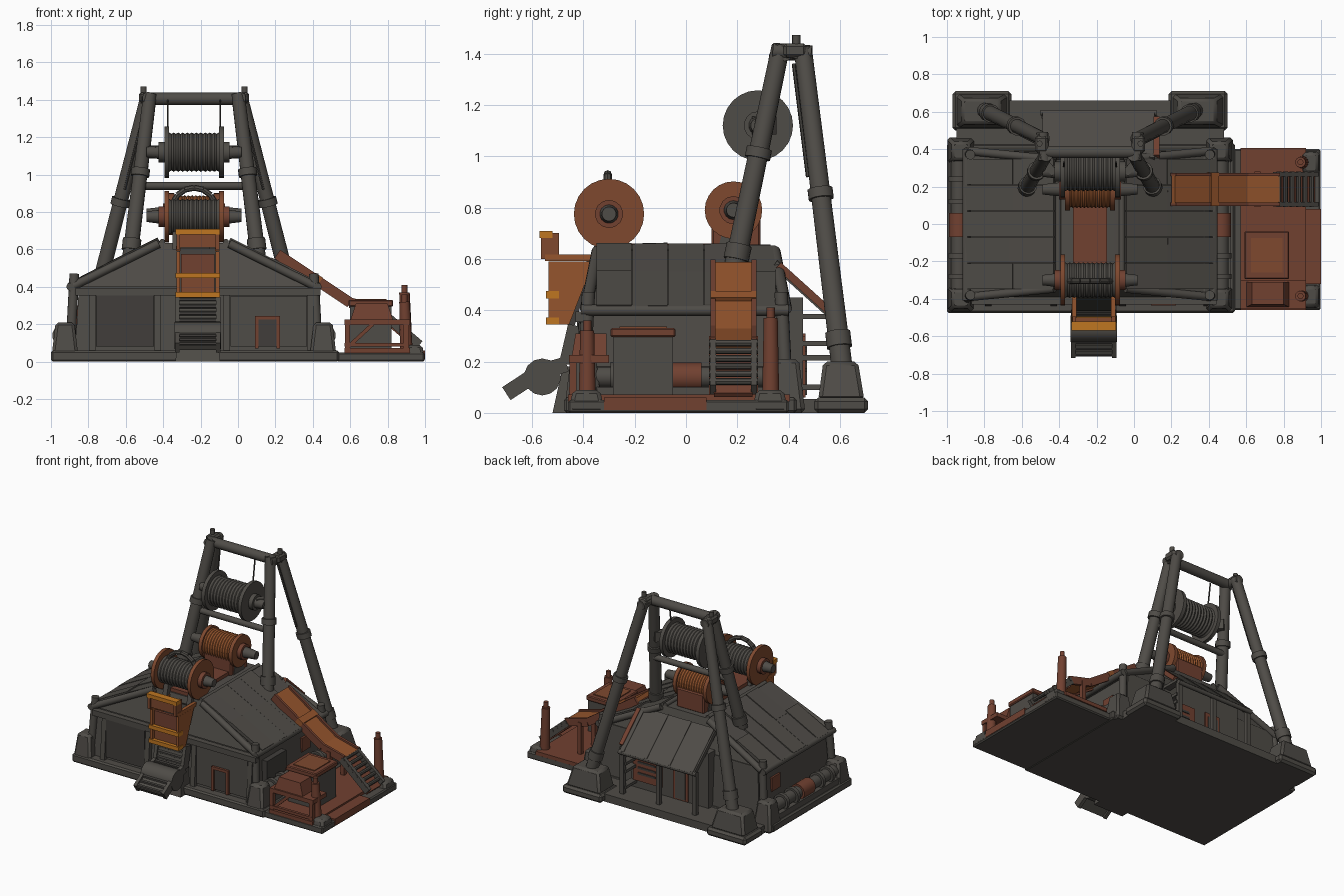
import bpy, bmesh, math, random
from mathutils import Vector, Matrix

random.seed(4)
CX = -0.235  # symmetry line of hut and tower


def material(name, rgb):
    m = bpy.data.materials.new(name)
    m.diffuse_color = (*rgb, 1)
    return m


GREY = material("charcoal wood", (0.078, 0.072, 0.063))
DARK = material("dark iron", (0.052, 0.048, 0.043))
RUST = material("red rust", (0.165, 0.052, 0.030))
BURNT = material("burnt rust", (0.21, 0.066, 0.028))
ORANGE = material("orange rust", (0.30, 0.090, 0.026))
BRIGHT = material("bright orange", (0.52, 0.18, 0.015))


def finish(name, bm, mat, bevel=0.0):
    if bevel:
        bmesh.ops.bevel(bm, geom=bm.edges[:], offset=bevel, segments=1, affect='EDGES')
    bmesh.ops.recalc_face_normals(bm, faces=bm.faces[:])
    me = bpy.data.meshes.new(name)
    bm.to_mesh(me)
    bm.free()
    me.materials.append(mat)
    ob = bpy.data.objects.new(name, me)
    bpy.context.collection.objects.link(ob)
    return ob


def frustum(name, r0, z0, r1, z1, mat, bevel=0.0):
    """Block between rectangle r0 (x0,x1,y0,y1) at z0 and r1 at z1."""
    bm = bmesh.new()
    rings = [[bm.verts.new((r[i], r[j], z)) for i, j in ((0, 2), (1, 2), (1, 3), (0, 3))]
             for r, z in ((r0, z0), (r1, z1))]
    bm.faces.new(rings[0])
    bm.faces.new(rings[1])
    for k in range(4):
        n = (k + 1) % 4
        bm.faces.new((rings[0][k], rings[0][n], rings[1][n], rings[1][k]))
    return finish(name, bm, mat, bevel)


def box(name, x0, x1, y0, y1, z0, z1, mat, bevel=0.0):
    return frustum(name, (x0, x1, y0, y1), z0, (x0, x1, y0, y1), z1, mat, bevel)


def beam(name, p0, p1, w, t, mat, side=(1, 0, 0)):
    """Rectangular bar from p0 to p1, width w along side, thickness t."""
    p0, p1 = Vector(p0), Vector(p1)
    d = (p1 - p0).normalized()
    s = Vector(side)
    s = (s - d * s.dot(d)).normalized()
    n = d.cross(s)
    m = Matrix((s * w, n * t, d * (p1 - p0).length)).transposed().to_4x4()
    m.translation = (p0 + p1) / 2
    bm = bmesh.new()
    bmesh.ops.create_cube(bm, size=1, matrix=m)
    return finish(name, bm, mat)


def tube(name, p0, p1, r, mat, r2=None, sides=14):
    p0, p1 = Vector(p0), Vector(p1)
    m = (p1 - p0).to_track_quat('Z', 'Y').to_matrix().to_4x4()
    m.translation = (p0 + p1) / 2
    bm = bmesh.new()
    bmesh.ops.create_cone(bm, cap_ends=True, segments=sides, radius1=r, radius2=r if r2 is None else r2,
                          depth=(p1 - p0).length, matrix=m)
    return finish(name, bm, mat)


def spool(name, y, z, r, flange_r, drum_mat, flange_mat, hub_mat, half=0.145):
    """Grooved drum on the x axis with two flanges and a stub axle."""
    bm = bmesh.new()
    n, turns = 24, 12
    rings = []
    for i in range(turns * 2 + 1):
        x = CX - half + 2 * half * i / (turns * 2)
        rr = r if i % 2 else r * 0.93
        rings.append([bm.verts.new((x, y + rr * math.cos(2 * math.pi * k / n), z + rr * math.sin(2 * math.pi * k / n)))
                      for k in range(n)])
    for a, b in zip(rings, rings[1:]):
        for k in range(n):
            bm.faces.new((a[k], a[(k + 1) % n], b[(k + 1) % n], b[k]))
    finish(name + "_drum", bm, drum_mat)
    for s in (-1, 1):
        e = CX + s * half
        tube(name + "_flange", (e - s * 0.012, y, z), (e + s * 0.014, y, z), flange_r, flange_mat, sides=24)
        tube(name + "_hub", (e, y, z), (e + s * 0.045, y, z), 0.055, hub_mat)
        tube(name + "_axle", (e, y, z), (CX + s * 0.255, y, z), 0.042, GREY, 0.028)


# Base slabs
box("main_base", -1.0, 0.54, -0.475, 0.43, 0, 0.06, GREY, 0.01)
box("back_base", -0.95, 0.48, 0.40, 0.66, 0, 0.055, GREY)
box("side_base", 0.53, 0.997, -0.46, 0.40, 0, 0.05, GREY, 0.008)
box("side_deck", 0.57, 0.92, -0.46, 0.405, 0.045, 0.072, RUST)
box("side_deck_edge", 0.90, 1.0, -0.32, 0.08, 0.012, 0.06, RUST)

# Hut walls, panels and front details
frustum("hut_walls", (-0.87, 0.40, -0.41, 0.41), 0.05, (-0.85, 0.38, -0.38, 0.39), 0.42, GREY)
box("left_door", -0.76, -0.45, -0.425, -0.38, 0.08, 0.36, DARK)
for x in (-0.78, -0.43, -0.06, 0.39):
    beam("front_post", (x, -0.425, 0.05), (x, -0.40, 0.39), 0.035, 0.03, GREY)
box("front_panel", -0.04, 0.37, -0.42, -0.39, 0.08, 0.35, GREY)
box("small_door", 0.11, 0.205, -0.428, -0.40, 0.08, 0.225, DARK)
for x in (0.10, 0.215):
    box("small_door_jamb", x - 0.01, x + 0.01, -0.436, -0.40, 0.07, 0.24, RUST)
box("small_door_head", 0.09, 0.225, -0.436, -0.40, 0.225, 0.245, RUST)
beam("front_tie_beam", (-0.87, -0.41, 0.375), (0.44, -0.41, 0.375), 0.04, 0.04, GREY, (0, 1, 0))
box("side_doorway", 0.39, 0.43, -0.28, -0.06, 0.07, 0.31, DARK)

# Roof with overlapping sheets, flat crown and edge poles
frustum("roof", (-0.88, 0.41, -0.39, 0.39), 0.40, (-0.43, -0.04, -0.33, 0.33), 0.635, GREY)
for s in (-1, 1):
    for row in range(2):
        d0, d1 = 0.67 - row * 0.24, 0.41 - row * 0.22
        z0, z1 = 0.41 + row * 0.115, 0.545 + row * 0.10
        for k in range(5):
            y = -0.28 + k * 0.14
            j = random.uniform(-0.006, 0.008)
            beam("roof_sheet", (CX + s * d0, y, z0 + j), (CX + s * d1, y, z1 + j), 0.136, 0.022, GREY, (0, 1, 0.03 * (k % 2)))
    for y, t in ((-0.39, -0.345), (0.39, 0.345)):
        tube("roof_edge_pole", (CX + s * 0.645, y, 0.405), (CX + s * 0.19, t, 0.63), 0.023, GREY)
    tube("eave_pole", (CX + s * 0.66, -0.41, 0.40), (CX + s * 0.66, 0.40, 0.40), 0.022, GREY)
    tube("crown_pole", (CX + s * 0.17, -0.33, 0.64), (CX + s * 0.17, 0.33, 0.64), 0.016, GREY)
    # Corner posts, buttresses and side pipes
    for y in (-0.40, 0.39):
        o = CX + s * 0.69
        frustum("corner_foot", (o - 0.075, o + 0.075, y - 0.075, y + 0.075), 0.0,
                (o - 0.05, o + 0.05, y - 0.05, y + 0.05), 0.21, GREY, 0.015)
        tube("corner_post", (CX + s * 0.66, y, 0.1), (CX + s * 0.64, y * 0.95, 0.47), 0.026, GREY)
    px = CX + s * 0.70
    tube("side_pipe", (px, -0.36, 0.14), (px, 0.36, 0.14), 0.042, GREY)
    tube("side_motor", (px, -0.07, 0.14), (px, 0.06, 0.14), 0.056, RUST)
    for y in (-0.28, -0.17, 0.12, 0.24):
        tube("pipe_ring", (px, y - 0.014, 0.14), (px, y + 0.014, 0.14), 0.058, GREY)
    box("pipe_ledge", px - 0.05, px + 0.05, -0.36, 0.36, 0.05, 0.10, GREY)
    xs = sorted((CX + s * 0.60, CX + s * 0.635))
    box("side_window", *xs, 0.16, 0.26, 0.20, 0.30, RUST)
box("roof_rope_bed", CX - 0.09, CX + 0.09, -0.32, 0.16, 0.625, 0.66, RUST)

# Back lean-to
box("lean_to_walls", -0.50, 0.12, 0.38, 0.455, 0.05, 0.45, GREY)
beam("lean_to_roof", (-0.19, 0.345, 0.58), (-0.19, 0.60, 0.35), 0.60, 0.03, GREY)
for k in range(4):
    x = -0.47 + k * 0.185
    beam("lean_to_batten", (x, 0.35, 0.587), (x, 0.60, 0.362), 0.02, 0.02, GREY)
tube("lean_to_eave", (-0.50, 0.595, 0.355), (0.12, 0.595, 0.355), 0.016, GREY)
box("back_window", -0.13, 0.10, 0.45, 0.465, 0.11, 0.30, RUST)
for k in range(3):
    box("back_window_bar", -0.08, 0.06, 0.462, 0.471, 0.16 + k * 0.04, 0.175 + k * 0.04, DARK)
box("back_door", -0.34, -0.22, 0.45, 0.465, 0.06, 0.31, RUST)
box("back_door_panel", -0.32, -0.24, 0.462, 0.471, 0.07, 0.28, GREY)
for x in (-0.48, -0.19, 0.10):
    beam("lean_to_post", (x, 0.58, 0.05), (x, 0.58, 0.36), 0.03, 0.03, GREY)
beam("rust_brace", (0.12, 0.36, 0.575), (0.12, 0.565, 0.39), 0.03, 0.03, RUST)
for z in (0.10, 0.215, 0.27, 0.375):
    beam("back_rung", (0.10, 0.43, z), (0.10, 0.58, z), 0.05, 0.02, GREY)

# Tower legs, feet and crossbars
for s in (-1, 1):
    X = lambda d: CX + s * d
    xs = sorted((X(0.42), X(0.735)))
    box("leg_pad", xs[0], xs[1], 0.50, 0.71, 0, 0.06, GREY, 0.015)
    frustum("leg_foot", (xs[0] + 0.02, xs[1] - 0.02, 0.515, 0.695), 0.05,
            (xs[0] + 0.05, xs[1] - 0.06, 0.535, 0.67), 0.20, GREY, 0.015)
    for nm, a, b in (("back_leg", (X(0.57), 0.61, 0.16), (X(0.25), 0.455, 1.42)),
                     ("front_leg", (X(0.35), 0.175, 0.50), (X(0.235), 0.37, 1.43))):
        a, b = Vector(a), Vector(b)
        tube(nm, a, b, 0.042, GREY, 0.036)
        m = a.lerp(b, 0.55)
        d = (b - a).normalized()
        tube(nm + "_sleeve", m - d * 0.02, m + d * 0.02, 0.05, GREY)
        tube(nm + "_lower_collar", a + d * 0.10, a + d * 0.16, 0.05, GREY)
    tube("leg_brace", (X(0.245), 0.34, 1.41), (X(0.255), 0.49, 1.40), 0.032, GREY)
    tube("top_pin", (X(0.27), 0.43, 1.38), (X(0.27), 0.43, 1.472), 0.016, GREY)
    box("top_knuckle", X(0.26) - 0.035, X(0.26) + 0.035, 0.38, 0.47, 1.385, 1.44, GREY, 0.012)
    tube("hanging_wire", (X(0.14), 0.33, 1.40), (X(0.14), 0.29, 1.13), 0.005, DARK, sides=6)
    beam("spool_arm", (X(0.19), 0.27, 1.12), (X(0.25), 0.34, 1.12), 0.07, 0.04, GREY, (0, 0, 1))
    tube("tower_cable", (X(0.26), 0.42, 1.36), (X(0.37), 0.475, 0.92), 0.008, DARK, sides=6)
    # Cradles of the two lower spools, tucked behind the flanges
    for y in (-0.30, 0.185):
        xs = sorted((X(0.08), X(0.115)))
        frustum("spool_cradle", (*xs, y - 0.07, y + 0.07), 0.60, (*xs, y - 0.03, y + 0.03), 0.76, GREY)
tube("top_crossbar", (CX - 0.27, 0.385, 1.405), (CX + 0.27, 0.385, 1.405), 0.034, GREY)
tube("middle_crossbar", (CX - 0.30, 0.285, 0.94), (CX + 0.30, 0.285, 0.94), 0.021, GREY)

# Spools
spool("upper_spool", 0.28, 1.12, 0.105, 0.137, GREY, GREY, GREY)
spool("front_spool", -0.30, 0.775, 0.095, 0.137, GREY, BURNT, RUST)
spool("rear_spool", 0.185, 0.79, 0.10, 0.112, ORANGE, BURNT, RUST, 0.12)
box("rear_spool_box", CX - 0.11, CX + 0.11, 0.10, 0.29, 0.63, 0.77, RUST, 0.008)
for k in range(6):
    a, b = (math.pi * (0.1 + 0.8 * q / 6) for q in (k, k + 1))
    tube("spool_hoop", (CX + 0.12 * math.cos(a), -0.305, 0.81 + 0.12 * math.sin(a)),
         (CX + 0.12 * math.cos(b), -0.305, 0.81 + 0.12 * math.sin(b)), 0.016, GREY, sides=8)

# Front hoist chute with bright bands
C = -0.215
for s in (-1, 1):
    e = C + s * 0.105
    frustum("hoist_side", (e - 0.01, e + 0.01, -0.535, -0.455), 0.345,
            (e - 0.01, e + 0.01, -0.535, -0.36), 0.59, ORANGE)
    box("hoist_head_side", e - 0.01, e + 0.01, -0.565, -0.495, 0.60, 0.70, BURNT)
    box("hoist_rail", e - 0.012, e + 0.012, -0.55, -0.33, 0.592, 0.618, ORANGE)
beam("hoist_back", (C, -0.45, 0.34), (C, -0.37, 0.60), 0.2, 0.03, DARK)
box("hoist_panel", C - 0.09, C + 0.09, -0.52, -0.50, 0.47, 0.575, RUST)
box("hoist_lower_panel", C - 0.09, C + 0.09, -0.52, -0.50, 0.365, 0.45, BURNT)
box("hoist_head", C - 0.10, C + 0.10, -0.555, -0.50, 0.61, 0.69, BURNT)
for z, y in ((0.695, -0.57), (0.46, -0.545), (0.358, -0.545)):
    box("hoist_band", C - 0.12, C + 0.12, y, y + 0.05, z - 0.014, z + 0.014, BRIGHT)

# Front discharge ramp with roller
path = [(-0.43, 0.34), (-0.465, 0.19), (-0.57, 0.16), (-0.70, 0.075)]
for (ya, za), (yb, zb) in zip(path, path[1:]):
    beam("ramp_bed", (C, ya, za), (C, yb, zb), 0.20, 0.03, GREY)
    for s in (-1, 1):
        beam("ramp_rail", (C + s * 0.11, ya, za), (C + s * 0.11, yb, zb), 0.024, 0.06, GREY)
    for k in range(4):
        y, z = ya + (yb - ya) * (k + 0.5) / 4, za + (zb - za) * (k + 0.5) / 4
        tube("ramp_slat", (C - 0.1, y - 0.012, z + 0.012), (C + 0.1, y - 0.012, z + 0.012), 0.012, DARK, sides=6)
tube("ramp_roller", (C - 0.125, -0.56, 0.14), (C + 0.125, -0.56, 0.14), 0.072, GREY)
frustum("ramp_support", (C - 0.12, C + 0.12, -0.52, -0.40), 0, (C - 0.10, C + 0.10, -0.48, -0.40), 0.18, GREY)

# Side conveyor down to the deck
line = [(0.21, 0.575), (0.60, 0.315), (0.775, 0.27)]
for (xa, za), (xb, zb) in zip(line, line[1:]):
    beam("conveyor", (xa, 0.185, za), (xb, 0.185, zb), 0.15, 0.03, ORANGE, (0, 1, 0))
    for y in (0.105, 0.265):
        beam("conveyor_rail", (xa, y, za), (xb, y, zb), 0.018, 0.055, RUST, (0, 1, 0))
for y in (0.105, 0.265):
    beam("slat_rail", (0.76, y, 0.27), (0.97, y, 0.09), 0.024, 0.05, GREY, (0, 1, 0))
    beam("conveyor_leg", (0.66, y, 0.06), (0.66, y, 0.30), 0.03, 0.03, RUST)
beam("conveyor_joint", (0.40, 0.185, 0.455), (0.44, 0.185, 0.428), 0.18, 0.05, ORANGE, (0, 1, 0))
beam("slat_bed", (0.76, 0.185, 0.24), (0.96, 0.185, 0.07), 0.15, 0.02, RUST, (0, 1, 0))
for k in range(6):
    x, z = 0.775 + k * 0.035, 0.272 - k * 0.03
    tube("conveyor_slat", (x, 0.09, z), (x, 0.28, z), 0.013, GREY, sides=8)

# Deck corner feet and rust posts
for y, h in ((-0.385, 0.36), (0.33, 0.41)):
    frustum("deck_foot", (0.89, 1.0, y - 0.075, y + 0.07), 0, (0.905, 0.985, y - 0.055, y + 0.05), 0.09, GREY, 0.015)
    tube("deck_post", (0.90, y, 0.06), (0.89, y, h - 0.04), 0.034, RUST, 0.028)
    tube("deck_post_pin", (0.89, y, h - 0.05), (0.89, y, h), 0.016, RUST)

# Hopper table at the front of the deck
box("hopper", 0.60, 0.82, -0.285, -0.05, 0.07, 0.30, GREY)
box("hopper_rim", 0.59, 0.83, -0.295, -0.04, 0.295, 0.33, RUST, 0.006)
box("hopper_ore", 0.625, 0.795, -0.26, -0.075, 0.325, 0.336, BURNT)
box("table_top", 0.57, 0.92, -0.455, -0.30, 0.195, 0.225, RUST)
frustum("table_bin", (0.60, 0.83, -0.445, -0.31), 0.22, (0.63, 0.80, -0.43, -0.31), 0.31, RUST)
for x in (0.585, 0.90):
    beam("table_leg", (x, -0.44, 0.06), (x, -0.44, 0.20), 0.028, 0.028, RUST)
beam("table_brace", (0.59, -0.44, 0.08), (0.72, -0.44, 0.20), 0.02, 0.02, RUST, (0, 1, 0))
beam("table_rail", (0.57, -0.445, 0.09), (0.91, -0.445, 0.09), 0.02, 0.02, RUST, (0, 1, 0))

# Smooth round parts, keep edges sharp
bpy.ops.object.select_all(action='SELECT')
bpy.context.view_layer.objects.active = bpy.context.selected_objects[0]
bpy.ops.object.shade_smooth_by_angle(angle=math.radians(35))
